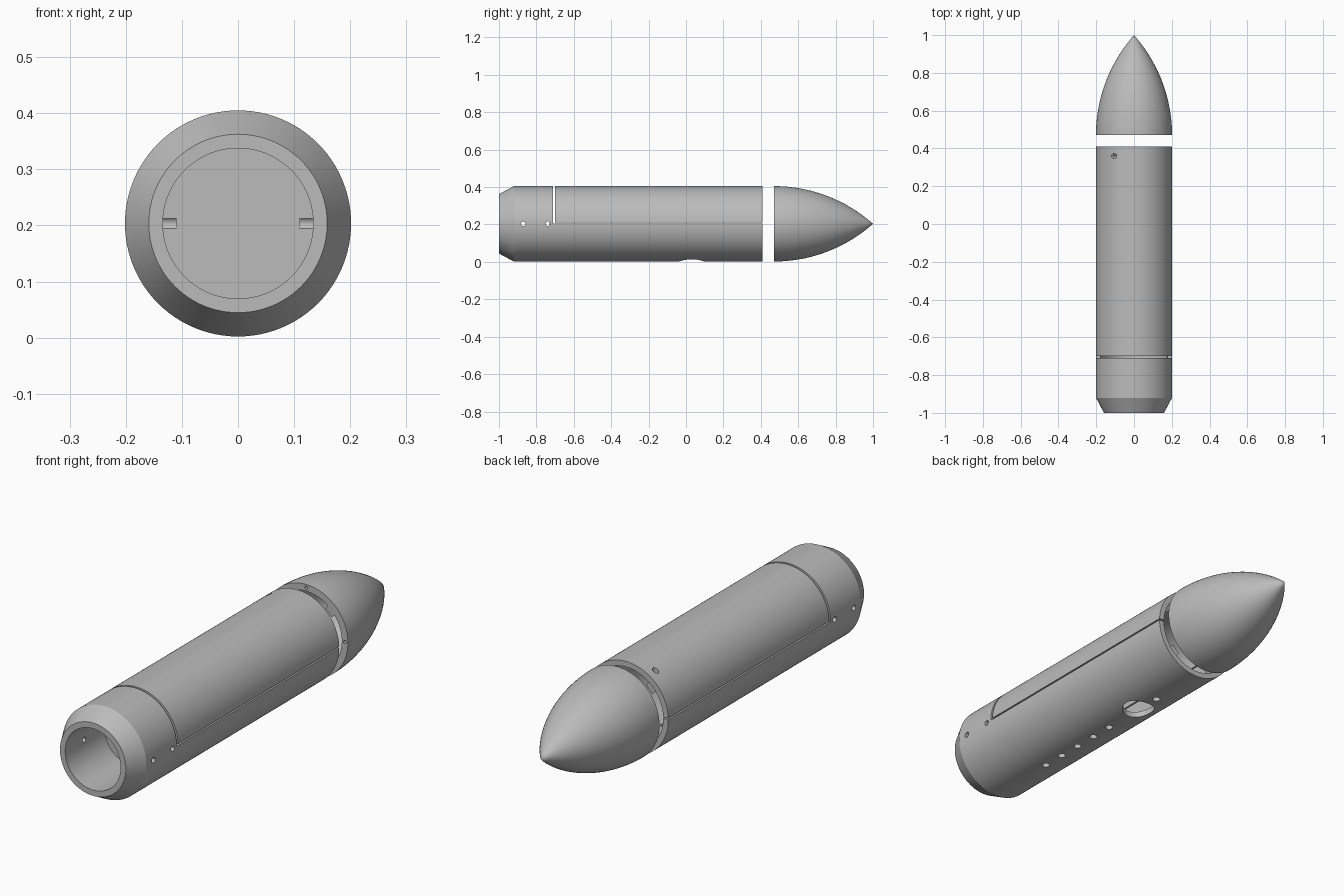
import bpy, bmesh, math
from mathutils import Matrix, Vector

if "Cube" in bpy.data.objects:
    bpy.data.objects.remove(bpy.data.objects["Cube"])

R, CZ = 0.2015, 0.2035          # hull radius and axis height
grey = bpy.data.materials.new("plain grey")
grey.diffuse_color = (0.5, 0.5, 0.5, 1)
grey.use_nodes = True
grey.node_tree.nodes["Principled BSDF"].inputs["Base Color"].default_value = grey.diffuse_color


def finish(name, bm):
    bmesh.ops.remove_doubles(bm, verts=bm.verts, dist=1e-6)
    bmesh.ops.recalc_face_normals(bm, faces=bm.faces)
    me = bpy.data.meshes.new(name)
    bm.to_mesh(me)
    bm.free()
    me.materials.append(grey)
    ob = bpy.data.objects.new(name, me)
    bpy.context.collection.objects.link(ob)
    return ob


def lathe(name, profile, a0=0.0, a1=360.0, segs=96):
    """Spin a closed (radius, y) profile about the long axis."""
    bm = bmesh.new()
    full = a1 - a0 >= 360
    rings = []
    for i in range(segs if full else segs + 1):
        a = math.radians(a0 + (a1 - a0) * i / segs)
        rings.append([bm.verts.new((r * math.cos(a), y, CZ + r * math.sin(a)))
                      for r, y in profile])
    n = len(profile)
    for i in range(segs):
        p, q = rings[i], rings[(i + 1) % len(rings)]
        for j in range(n):
            k = (j + 1) % n
            if profile[j][0] == 0 and profile[k][0] == 0:
                continue
            if profile[j][0] == 0:
                bm.faces.new((p[j], p[k], q[k]))
            elif profile[k][0] == 0:
                bm.faces.new((p[j], p[k], q[j]))
            else:
                bm.faces.new((p[j], p[k], q[k], q[j]))
    if not full:
        bm.faces.new(rings[0])
        bm.faces.new(rings[-1])
    return finish(name, bm)


def add_pin(bm, pos, direction, radius, length):
    rot = Vector((0, 0, 1)).rotation_difference(Vector(direction)).to_matrix().to_4x4()
    bmesh.ops.create_cone(bm, cap_ends=True, segments=24, radius1=radius, radius2=radius,
                          depth=length, matrix=Matrix.Translation(pos) @ rot)


def add_box(bm, lo, hi):
    lo, hi = Vector(lo), Vector(hi)
    bmesh.ops.create_cube(bm, size=1, matrix=Matrix.Translation((lo + hi) / 2)
                          @ Matrix.Diagonal((*(hi - lo), 1)))


def cut(ob, bm, name):
    cutter = finish(name, bm)
    cutter.hide_render = True
    cutter.hide_set(True)
    mod = ob.modifiers.new("cut", 'BOOLEAN')
    mod.operation, mod.solver, mod.object = 'DIFFERENCE', 'EXACT', cutter


def smooth(ob):
    bpy.ops.object.select_all(action='DESELECT')
    ob.select_set(True)
    bpy.context.view_layer.objects.active = ob
    for m in list(ob.modifiers):
        bpy.ops.object.modifier_apply(modifier=m.name)
    bpy.ops.object.shade_smooth_by_angle(angle=math.radians(25))


# Hull: tapered tail with a blind bore, bulkhead and open tube
hull = lathe("hull", [(0, -0.73), (0.134, -0.73), (0.134, -1), (0.159, -1), (R, -0.92),
                      (R, 0.41), (0.177, 0.41), (0.177, -0.712), (0, -0.712)])
bm = bmesh.new()                # upper half opening for the hatch
add_box(bm, (-0.3, -0.71, CZ + 0.0005), (0.3, 0.6, 0.6))
cut(hull, bm, "hatch_cutter")
bm = bmesh.new()                # side screw holes and belly ports
for s in (-1, 1):
    for y in (-0.87, -0.738):
        add_pin(bm, (s * 0.17, y, CZ), (1, 0, 0), 0.012, 0.12)
for y in [-0.585 + 0.105 * i for i in range(5)] + [0.148]:
    add_pin(bm, (0, y, 0), (0, 0, 1), 0.016, 0.12)
add_pin(bm, (0, 0.03, 0), (0, 0, 1), 0.068, 0.12)
cut(hull, bm, "port_cutter")
smooth(hull)

# Hatch: upper half shell with one small vent
hatch = lathe("hatch", [(R, -0.7), (R, 0.41), (0.177, 0.41), (0.177, -0.7)], 2, 178, 48)
bm = bmesh.new()
add_pin(bm, (-0.105, 0.36, 0.4), (0, 0, 1), 0.013, 0.2)
cut(hatch, bm, "vent_cutter")
smooth(hatch)

# Nose: hollow pointed shell with screw holes in its base rim
L = 0.53


def ogive(r, length, n):
    rho = (r * r + length * length) / (2 * r)
    pts = [(math.sqrt(rho * rho - (length * i / n) ** 2) + r - rho, 0.47 + length * i / n)
           for i in range(n)]
    return pts + [(0, 0.47 + length)]


nose = lathe("nose", ogive(R, L, 24) + ogive(0.172, 0.46, 12)[::-1])
bm = bmesh.new()
for a in (0, 90, 180, 270):
    t = math.radians(a)
    add_pin(bm, (0.187 * math.cos(t), 0.47, CZ + 0.187 * math.sin(t)), (0, 1, 0), 0.007, 0.05)
cut(nose, bm, "rim_hole_cutter")
smooth(nose)

# Lugs inside the hull mouth and the nose base
for y0, label in ((0.36, "hull_lug"), (0.472, "nose_lug")):
    for a in (45, 135, 225, 315):
        smooth(lathe(label, [(0.15, y0), (0.18, y0), (0.18, y0 + 0.045), (0.15, y0 + 0.045)],
                     a - 8, a + 8, 6))
